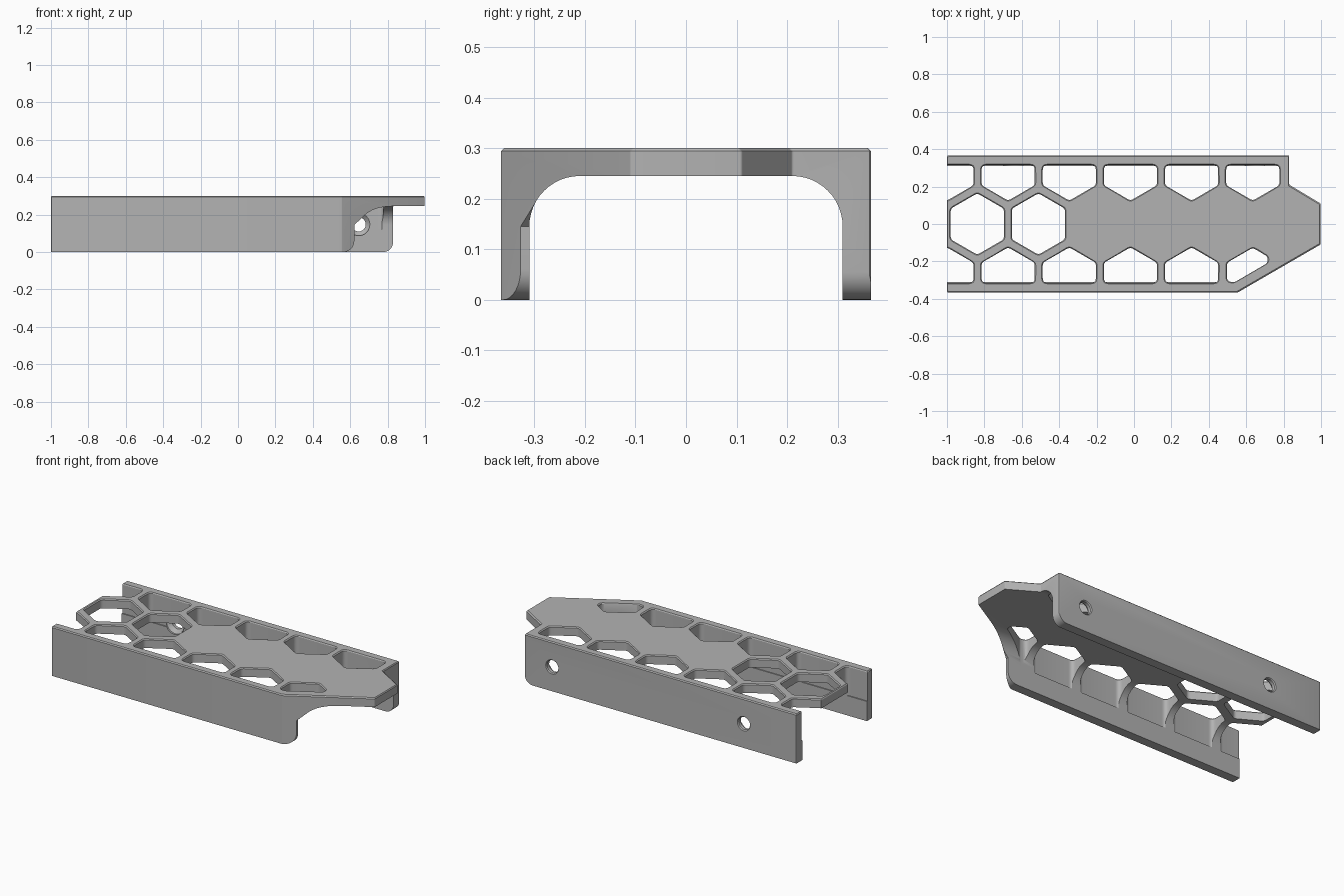
import bpy, bmesh, math
from mathutils import Vector, Matrix

cube = bpy.data.objects.get("Cube")
if cube:
    bpy.data.objects.remove(cube, do_unlink=True)

WALL, TOP, UNDER = 0.31, 0.3, 0.245
PITCH, HEX = 0.327, 0.164

grey = bpy.data.materials.new("matte_grey")
grey.use_nodes = True
grey.diffuse_color = (0.45, 0.45, 0.45, 1)
grey.node_tree.nodes["Principled BSDF"].inputs["Base Color"].default_value = grey.diffuse_color


def rounded(points, radius, steps=6):
    """Round every corner of a polygon with a short curve."""
    out = []
    for i, p in enumerate(points):
        p = Vector(p)
        a = (Vector(points[i - 1]) - p).normalized()
        b = (Vector(points[(i + 1) % len(points)]) - p).normalized()
        reach = radius / math.tan(a.angle(b) / 2)
        a, b = p + a * reach, p + b * reach
        for k in range(steps + 1):
            t = k / steps
            out.append(a * (1 - t) ** 2 + p * 2 * t * (1 - t) + b * t * t)
    return out


def loft(name, rings):
    """Close a solid through matching rings of 3D points."""
    bm = bmesh.new()
    loops = [[bm.verts.new(p) for p in ring] for ring in rings]
    n = len(loops[0])
    for low, high in zip(loops, loops[1:]):
        for i in range(n):
            j = (i + 1) % n
            bm.faces.new((low[i], low[j], high[j], high[i]))
    bm.faces.new(loops[0][::-1])
    bm.faces.new(loops[-1])
    bmesh.ops.recalc_face_normals(bm, faces=bm.faces)
    mesh = bpy.data.meshes.new(name)
    bm.to_mesh(mesh)
    bm.free()
    mesh.materials.append(grey)
    obj = bpy.data.objects.new(name, mesh)
    bpy.context.collection.objects.link(obj)
    return obj


def combine(target, tool, operation="DIFFERENCE"):
    tool.hide_render = True
    mod = target.modifiers.new("cut", "BOOLEAN")
    mod.object, mod.operation, mod.solver = tool, operation, "EXACT"
    bpy.context.view_layer.objects.active = target
    bpy.ops.object.modifier_apply(modifier=mod.name)
    bpy.data.objects.remove(tool, do_unlink=True)


def grow(points, amount):
    mid = sum(points, Vector((0, 0))) / len(points)
    return [p + (p - mid).normalized() * amount for p in points]


def hexagon(x, y):
    return [(x + HEX * math.sin(k * math.pi / 3), y + HEX * math.cos(k * math.pi / 3))
            for k in range(6)]


def cut_opening(points):
    """Cut an upright opening with a fine chamfer at the top."""
    base = rounded(points, 0.028)
    flared = grow(base, 0.012)
    combine(cover, loft("opening_cutter", [
        [(p.x, p.y, 0.12) for p in base],
        [(p.x, p.y, TOP - 0.006) for p in base],
        [(p.x, p.y, TOP + 0.006) for p in flared]]))


# Channel section: two walls, a top plate and rounded inside corners
R = 0.1
arc = [(WALL - R + R * math.cos(a), UNDER - R + R * math.sin(a))
       for a in (k * math.pi / 24 for k in range(13))]
section = [(-0.4, 0), (-0.4, 0.35), (0.4, 0.35), (0.4, 0), (WALL, 0)] + arc
section += [(-y, z) for y, z in arc[::-1]] + [(-WALL, 0)]
cover = loft("channel_cover", [[(x, y, z) for y, z in section] for x in (-1.1, 1.1)])

# Plan outline with pointed nose and chamfered upper rim
plan = [(-1, -0.366), (0.555, -0.366), (0.997, -0.11), (0.997, 0.11),
        (0.83, 0.21), (0.83, 0.366), (-1, 0.366)]
plan = rounded(plan, 0.006, 3)
combine(cover, loft("outline_tool", [
    [(p.x, p.y, -0.05) for p in plan],
    [(p.x, p.y, TOP - 0.006) for p in plan],
    [(p.x - math.copysign(0.004, p.x), p.y - math.copysign(0.006, p.y), TOP)
     for p in plan]]), "INTERSECT")

# Two full hexagon openings in the middle row
for x in (-0.838, -0.838 + PITCH):
    cut_opening(hexagon(x, 0))

# Side rows of hexagons, cut flat along the walls
for side in (-1, 1):
    for k in range(6):
        x = -1 + k * PITCH
        if side < 0 and k == 5:
            # Shortened opening beside the slanted nose
            cut_opening([(0.497, -0.31), (0.54, -0.31), (0.715, -0.208),
                         (0.715, -0.175), (0.635, -0.127), (0.497, -0.207)])
            continue
        w = HEX * math.cos(math.pi / 6)
        cut_opening([(x - w, side * 0.316), (x + w, side * 0.316),
                     (x + w, side * 0.207), (x, side * 0.125), (x - w, side * 0.207)])


# Rounded lower corners at the nose end of both walls
def corner_cut(x, r, y0, y1, extra):
    curve = [(x - r + r * math.sin(a), r - r * math.cos(a))
             for a in (k * math.pi / 16 for k in range(9))]
    shape = [(x - r, -0.05)] + curve + extra + [(1.1, -0.05)]
    combine(cover, loft("corner_cutter", [[(px, y, pz) for px, pz in shape]
                                          for y in (y0, y1)]))


corner_cut(0.622, 0.06, -0.45, -0.2, [(0.622, 0.145), (0.67, 0.19), (1.1, 0.19)])
corner_cut(0.83, 0.055, 0.25, 0.45, [(1.1, 0.055)])

# Countersunk screw holes through the back wall
for x in (-0.645, 0.645):
    rings = []
    for y, r in ((0.28, 0.06), (0.32, 0.06), (0.34, 0.038), (0.36, 0.038), (0.374, 0.05)):
        rings.append([(x + r * math.cos(k * math.pi / 16), y,
                       0.148 + r * math.sin(k * math.pi / 16)) for k in range(32)])
    combine(cover, loft("screw_hole_cutter", rings))

# Smooth curves, crisp edges
bpy.ops.object.select_all(action="DESELECT")
cover.select_set(True)
bpy.context.view_layer.objects.active = cover
bpy.ops.object.shade_smooth_by_angle(angle=math.radians(25))
